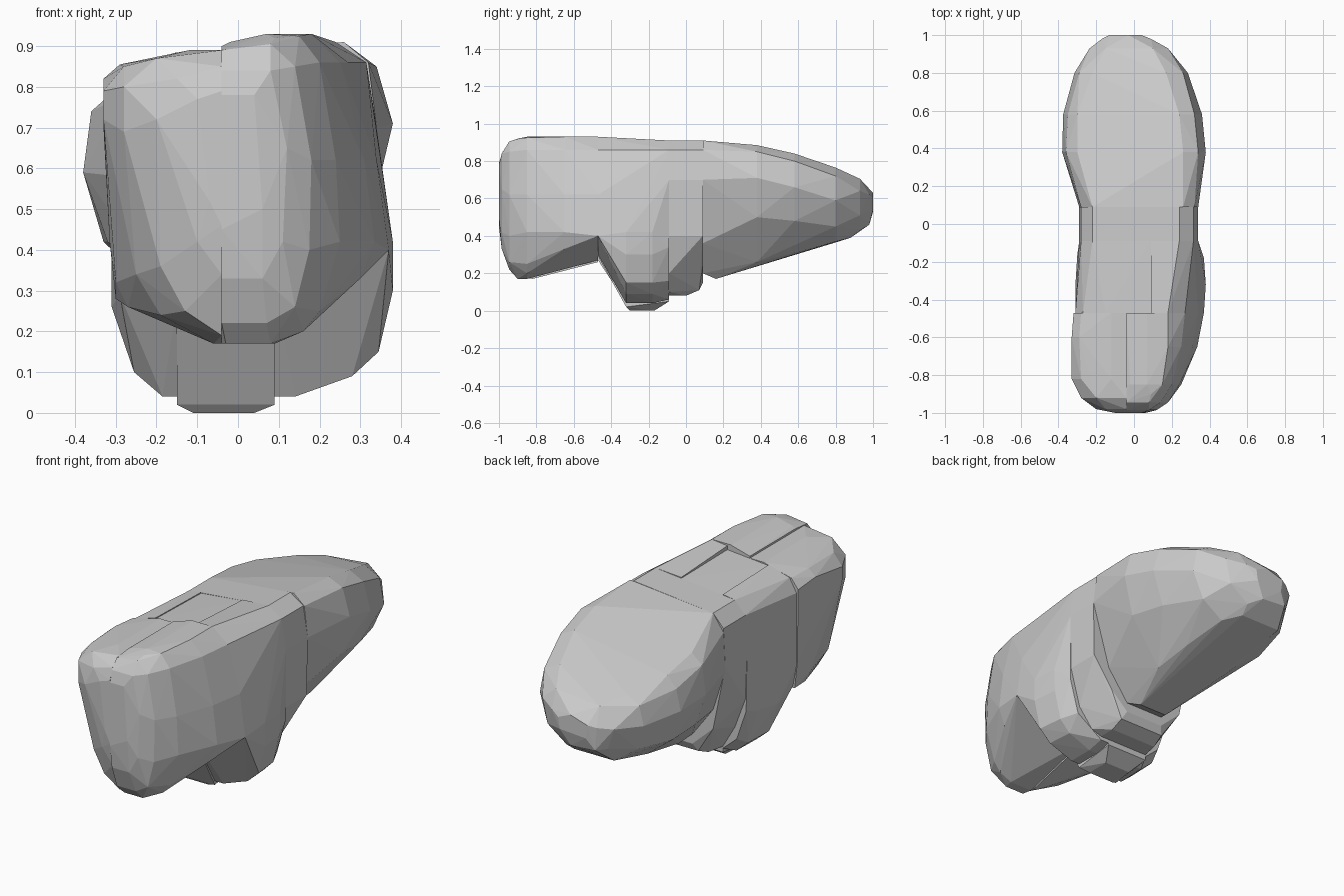
import bpy, bmesh


def hull(name, sections):
    """Convex chunk wrapped around cross-sections: (y, [(x, z), ...])"""
    bm = bmesh.new()
    for y, pts in sections:
        for x, z in pts:
            bm.verts.new((x, y, z))
    res = bmesh.ops.convex_hull(bm, input=bm.verts[:])
    junk = {g for g in res["geom_interior"] + res["geom_unused"]
            if isinstance(g, bmesh.types.BMVert)}
    bmesh.ops.delete(bm, geom=list(junk), context='VERTS')
    bmesh.ops.recalc_face_normals(bm, faces=bm.faces[:])
    me = bpy.data.meshes.new(name)
    bm.to_mesh(me)
    bm.free()
    ob = bpy.data.objects.new(name, me)
    bpy.context.collection.objects.link(ob)
    return ob


# long tapering rear lobe, narrow keel at its inner end
hull("rear_lobe", [
    (0.09, [(-0.22, 0.865), (0.26, 0.91), (0.32, 0.86), (0.34, 0.70), (0.24, 0.36),
            (0.12, 0.20), (-0.10, 0.20), (-0.22, 0.36), (-0.29, 0.58), (-0.28, 0.78)]),
    (0.16, [(0.09, 0.17), (-0.07, 0.17)]),
    (0.38, [(-0.30, 0.79), (0.26, 0.885), (0.34, 0.85), (0.38, 0.71), (0.33, 0.50),
            (0.16, 0.26), (-0.14, 0.25), (-0.32, 0.42), (-0.38, 0.59), (-0.36, 0.74)]),
    (0.58, [(-0.30, 0.75), (0.24, 0.84), (0.32, 0.80), (0.36, 0.66), (0.30, 0.48),
            (0.14, 0.31), (-0.18, 0.305), (-0.33, 0.42), (-0.375, 0.58), (-0.35, 0.69)]),
    (0.80, [(-0.22, 0.71), (0.17, 0.765), (0.26, 0.72), (0.285, 0.59), (0.22, 0.45),
            (0.10, 0.37), (-0.19, 0.365), (-0.28, 0.44), (-0.315, 0.57), (-0.29, 0.67)]),
    (0.88, [(0.03, 0.39), (-0.20, 0.39)]),
    (0.93, [(-0.15, 0.68), (0.10, 0.705), (0.18, 0.64), (0.15, 0.51), (0.04, 0.43),
            (-0.20, 0.47), (-0.235, 0.58)]),
    (0.98, [(-0.16, 0.47), (-0.02, 0.46), (-0.17, 0.59), (0.09, 0.62)]),
    (1.00, [(-0.13, 0.60), (-0.03, 0.63), (0.04, 0.60), (0.03, 0.54), (-0.12, 0.53)]),
])

# thin band joining the rear lobe and the front
band = [(-0.22, 0.865), (0.24, 0.91), (0.315, 0.86), (0.34, 0.70), (0.335, 0.40),
        (0.28, 0.20), (-0.22, 0.20), (-0.28, 0.36), (-0.29, 0.60), (-0.28, 0.80)]
hull("waist_band", [
    (-0.09, band + [(0.20, 0.10), (0.14, 0.08), (-0.15, 0.08)]),
    (0.00, [(0.14, 0.08), (-0.13, 0.08)]),
    (0.07, [(0.14, 0.11), (-0.12, 0.11)]),
    (0.09, band[:5] + [(0.22, 0.24), (0.12, 0.15), (-0.10, 0.15), (-0.22, 0.26)] + band[8:]),
])

# middle: square core with a foot, flanked by rounded cheeks
hull("centre_core", [
    (-0.47, [(-0.15, 0.88), (0.09, 0.90), (0.09, 0.29), (-0.15, 0.29)]),
    (-0.32, [(0.09, 0.02), (-0.15, 0.02)]),
    (-0.30, [(0.04, 0.0), (-0.11, 0.0)]),
    (-0.17, [(0.04, 0.0), (-0.11, 0.0)]),
    (-0.09, [(-0.15, 0.87), (0.09, 0.895), (0.09, 0.05), (-0.15, 0.05)]),
])
hull("left_cheek", [
    (-0.47, [(-0.15, 0.885), (-0.27, 0.85), (-0.31, 0.78), (-0.31, 0.40), (-0.29, 0.29),
             (-0.15, 0.27)]),
    (-0.32, [(-0.31, 0.26), (-0.255, 0.10), (-0.185, 0.04), (-0.15, 0.04)]),
    (-0.16, [(-0.30, 0.28), (-0.25, 0.10), (-0.18, 0.04), (-0.15, 0.04)]),
    (-0.09, [(-0.15, 0.875), (-0.22, 0.865), (-0.28, 0.80), (-0.29, 0.60), (-0.285, 0.30),
             (-0.23, 0.14), (-0.15, 0.07)]),
])
hull("right_cheek", [
    (-0.47, [(0.09, 0.92), (0.18, 0.93), (0.27, 0.86), (0.34, 0.62), (0.37, 0.40),
             (0.09, 0.30)]),
    (-0.32, [(0.38, 0.42), (0.38, 0.30), (0.345, 0.15), (0.28, 0.09), (0.14, 0.04),
             (0.09, 0.04)]),
    (-0.18, [(0.37, 0.42), (0.365, 0.30), (0.33, 0.15), (0.27, 0.09), (0.14, 0.04),
             (0.09, 0.04)]),
    (-0.09, [(0.09, 0.90), (0.24, 0.91), (0.315, 0.86), (0.34, 0.70), (0.34, 0.34),
             (0.29, 0.16), (0.14, 0.06), (0.09, 0.06)]),
])

# blunt front end, split in two along a seam
hull("front_left", [
    (-0.47, [(-0.04, 0.89), (-0.12, 0.89), (-0.28, 0.85), (-0.32, 0.80), (-0.315, 0.42),
             (-0.30, 0.28), (-0.04, 0.26)]),
    (-0.60, [(-0.04, 0.89), (-0.12, 0.89), (-0.29, 0.855), (-0.33, 0.82), (-0.33, 0.70),
             (-0.30, 0.32), (-0.27, 0.26)]),
    (-0.82, [(-0.04, 0.89), (-0.12, 0.89), (-0.28, 0.85), (-0.33, 0.79), (-0.33, 0.72),
             (-0.25, 0.34), (-0.19, 0.24), (-0.06, 0.17), (-0.04, 0.17)]),
    (-0.92, [(-0.04, 0.89), (-0.20, 0.87), (-0.28, 0.80), (-0.28, 0.69), (-0.19, 0.36),
             (-0.13, 0.25), (-0.04, 0.19)]),
    (-0.98, [(-0.04, 0.85), (-0.15, 0.82), (-0.20, 0.72), (-0.10, 0.42), (-0.04, 0.34)]),
    (-1.00, [(-0.04, 0.79), (-0.10, 0.77), (-0.07, 0.52), (-0.04, 0.46)]),
])
hull("front_right", [
    (-0.47, [(-0.04, 0.90), (0.07, 0.93), (0.18, 0.93), (0.27, 0.86), (0.34, 0.62),
             (0.37, 0.40), (-0.04, 0.27)]),
    (-0.65, [(0.07, 0.93), (0.18, 0.93), (0.25, 0.86), (0.31, 0.62), (0.335, 0.42),
             (0.30, 0.33)]),
    (-0.85, [(-0.04, 0.90), (-0.02, 0.91), (0.07, 0.93), (0.15, 0.925), (0.20, 0.86),
             (0.24, 0.62), (0.25, 0.42), (0.20, 0.25), (0.16, 0.20), (0.09, 0.17),
             (-0.04, 0.17)]),
    (-0.90, [(0.09, 0.92), (0.08, 0.17), (-0.03, 0.17)]),
    (-0.945, [(-0.04, 0.89), (0.08, 0.905), (0.14, 0.85), (0.18, 0.62), (0.175, 0.40),
              (0.14, 0.26), (0.07, 0.22), (-0.04, 0.22)]),
    (-0.985, [(-0.04, 0.84), (0.08, 0.84), (0.12, 0.65), (0.11, 0.42), (0.06, 0.33),
              (-0.04, 0.33)]),
    (-1.00, [(-0.04, 0.78), (0.04, 0.78), (0.06, 0.50), (-0.04, 0.45)]),
])
